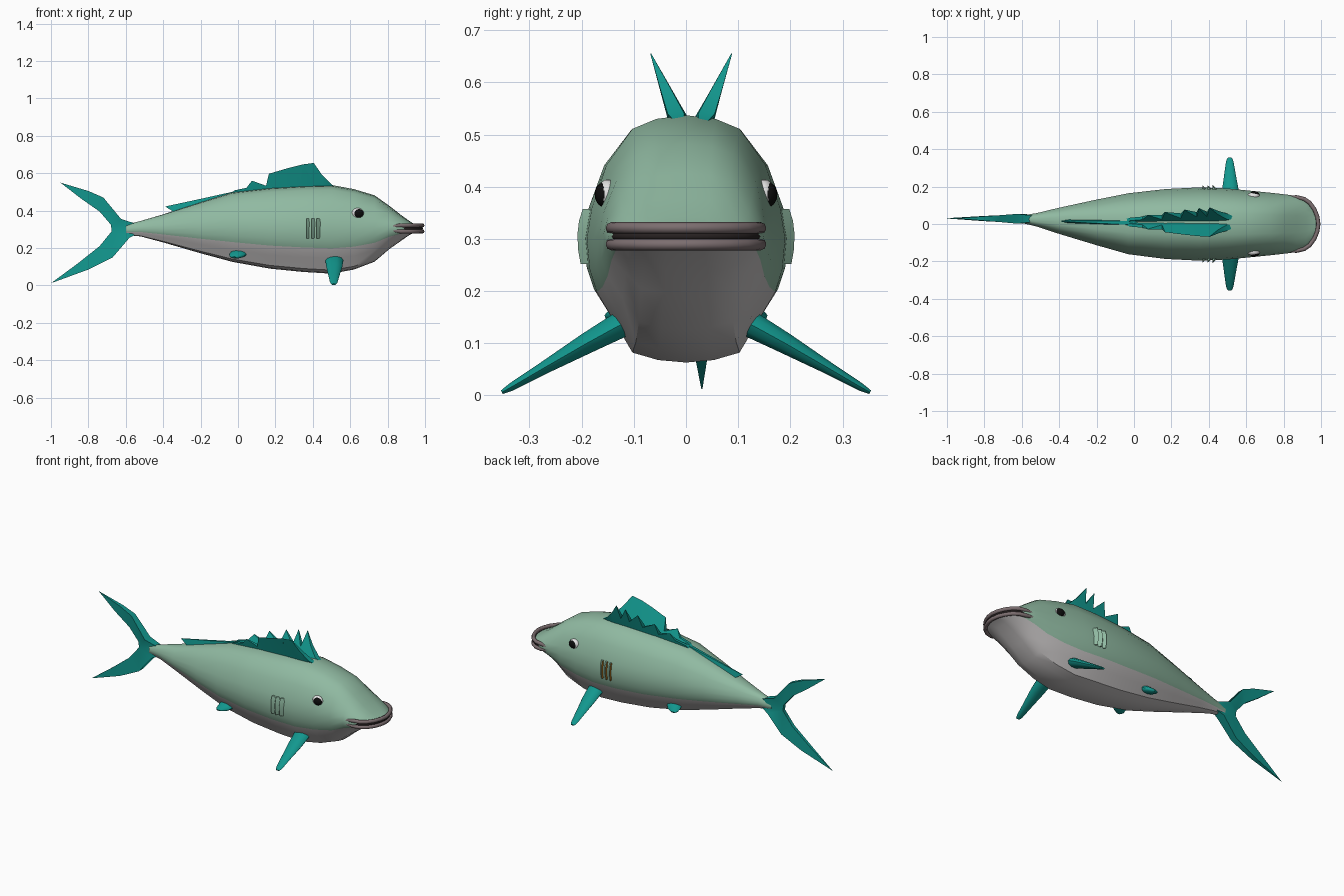
import bpy, bmesh, math
from mathutils import Vector

if "Cube" in bpy.data.objects:
    bpy.data.objects.remove(bpy.data.objects["Cube"])


def mat(name, r, g, b):
    m = bpy.data.materials.new(name)
    m.diffuse_color = (r, g, b, 1)
    m.use_nodes = True
    m.node_tree.nodes["Principled BSDF"].inputs["Base Color"].default_value = m.diffuse_color
    return m


GREEN = mat("pale_green", .28, .49, .36)
BELLY = mat("belly_grey", .55, .53, .53)
TEAL = mat("fin_teal", .006, .31, .27)
LIP = mat("lip_mauve", .20, .155, .16)
DARK = mat("mouth_dark", .02, .015, .015)
ORANGE = mat("gill_orange", .50, .20, .015)
WHITE = mat("eye_white", .75, .75, .75)
BLACK = mat("pupil_black", .004, .004, .004)


def finish(name, bm, mats, rule=None, angle=35):
    bmesh.ops.recalc_face_normals(bm, faces=bm.faces)
    bm.normal_update()
    if rule:
        for f in bm.faces:
            f.material_index = rule(f)
    me = bpy.data.meshes.new(name)
    bm.to_mesh(me)
    bm.free()
    for m in mats:
        me.materials.append(m)
    ob = bpy.data.objects.new(name, me)
    bpy.context.collection.objects.link(ob)
    bpy.ops.object.select_all(action='DESELECT')
    ob.select_set(True)
    bpy.context.view_layer.objects.active = ob
    bpy.ops.object.shade_smooth_by_angle(angle=math.radians(angle))
    return ob


def loft(name, rings, mats, rule=None, angle=35):
    """Skin a list of closed rings and cap both ends."""
    bm = bmesh.new()
    vs = [[bm.verts.new(p) for p in r] for r in rings]
    n = len(rings[0])
    for a, b in zip(vs, vs[1:]):
        for i in range(n):
            j = (i + 1) % n
            bm.faces.new((a[i], a[j], b[j], b[i]))
    bm.faces.new(vs[0])
    bm.faces.new(vs[-1])
    return finish(name, bm, mats, rule, angle)


def plate(name, outline, ymid, mat_, angle=35):
    """Fin from an outline of (x, z, half thickness); ymid(x, z) bends it."""
    bm = bmesh.new()
    sides = [[bm.verts.new((x, ymid(x, z) + s * t, z)) for x, z, t in outline]
             for s in (1, -1)]
    n = len(outline)
    for side in sides:
        bm.faces.new(side)
    for i in range(n):
        j = (i + 1) % n
        bm.faces.new((sides[0][i], sides[0][j], sides[1][j], sides[1][i]))
    bmesh.ops.triangulate(bm, faces=[f for f in bm.faces if len(f.verts) > 4])
    return finish(name, bm, [mat_], None, angle)


def drift(x):
    """The tail swings slightly to +y."""
    return .03 * min(1, max(0, -x / .7))


# Body: stations of x, half width, top, bottom
stations = [(-.60, .020, .325, .270), (-.52, .036, .345, .262), (-.40, .070, .380, .230),
            (-.20, .122, .445, .172), (-.03, .163, .498, .126), (.17, .187, .522, .090),
            (.35, .196, .533, .072), (.50, .190, .537, .063), (.62, .178, .515, .085),
            (.73, .167, .482, .127), (.81, .158, .425, .195), (.87, .150, .378, .237),
            (.92, .128, .342, .272), (.95, .098, .324, .286), (.972, .05, .314, .294)]
half = [(0, 1), (.30, .97), (.54, .89), (.80, .6), (.95, .25), (1, 0), (.97, -.25),
        (.90, -.43), (.73, -.66), (.54, -.92), (.28, -.98), (0, -1)]
section = half + [(-u, v) for u, v in half[-2:0:-1]]
rings = []
for x, w, t, b in stations:
    rings.append([(x, drift(x) + w * u, (t + b) / 2 + v * (t - b) / 2) for u, v in section])


def body_rule(f):
    c = f.calc_center_median()
    for (x0, _, t0, b0), (x1, _, t1, b1) in zip(stations, stations[1:]):
        if x0 <= c.x <= x1:
            k = (c.x - x0) / (x1 - x0)
            t, b = t0 + k * (t1 - t0), b0 + k * (b1 - b0)
            return 1 if (c.z - (t + b) / 2) / ((t - b) / 2) < -.42 else 0
    return 0


loft("body", rings, [GREEN, BELLY], body_rule, 40)

# Tail fin: forked plate, thick at the root
tail = [(-.53, .325, .016), (-.625, .355, .026), (-.72, .47, .018), (-.80, .505, .012),
        (-.95, .55, .001), (-.84, .465, .008), (-.74, .395, .010), (-.68, .325, .010),
        (-.675, .29, .010), (-.74, .21, .010), (-.86, .115, .008), (-1.0, .012, .001),
        (-.80, .085, .014), (-.67, .15, .020), (-.58, .255, .026), (-.53, .28, .016)]
plate("tail_fin", tail, lambda x, z: .028 + .006 * (-x - .6), TEAL, 50)

# Paired spiny dorsal fins leaning outward in a V
spines = [(-.06, .475, .012), (-.02, .508, .008), (.045, .522, .008), (.075, .56, .001),
          (.15, .533, .012), (.165, .597, .001), (.25, .552, .013), (.27, .628, .001),
          (.335, .567, .013), (.347, .647, .001), (.39, .572, .013), (.405, .655, .001),
          (.45, .59, .010), (.50, .54, .016), (.53, .525, .008), (.45, .505, .024),
          (.2, .495, .022)]
for s, side in ((1, "left"), (-1, "right")):
    plate("dorsal_fin_" + side, spines,
          lambda x, z: .010 + s * (.025 + .42 * (z - .53)), TEAL, 30)

# Low rear dorsal ridge
ridge = [(-.39, .422, .002), (-.2, .463, .006), (0, .507, .010), (.05, .49, .014),
         (-.2, .43, .014), (-.33, .385, .012)]
plate("rear_dorsal_fin", ridge, lambda x, z: .6 * drift(x) + .005, TEAL)


# Pectoral and pelvic fins: tapered lofts of x, y, z, radius along x, thickness
def side_fin(name, path, s):
    a, b = Vector(path[0][:3]), Vector(path[-1][:3])
    d = (b - a).normalized()
    up = Vector((1, 0, 0)).cross(d).normalized()
    out = []
    for x, y, z, rx, th in path:
        ring = []
        for i in range(10):
            q = 2 * math.pi * i / 10
            p = Vector((x + rx * math.cos(q), y, z)) + up * th * math.sin(q)
            ring.append((p.x, s * p.y, max(p.z, 0)))
        out.append(ring)
    loft(name, out, [TEAL], None, 50)


pectoral = [(.515, .09, .150, .044, .026), (.515, .13, .133, .048, .026),
            (.515, .19, .100, .043, .021), (.513, .27, .054, .030, .013),
            (.512, .335, .016, .020, .008), (.512, .353, .006, .012, .004)]
pelvic = [(.01, .07, .185, .045, .022), (.0, .115, .167, .046, .02),
          (-.01, .14, .156, .036, .013), (-.02, .155, .150, .014, .004)]
for s, side in ((1, "left"), (-1, "right")):
    side_fin("pectoral_fin_" + side, pectoral, s)
    side_fin("pelvic_fin_" + side, pelvic, s)

# Lips: two tubes swept round the snout, with the dark mouth line between
plan = [(.81, .146), (.87, .143), (.91, .134), (.94, .113), (.965, .078), (.98, .04)]
plan = plan + [(.986, 0)] + [(x, -y) for x, y in plan[::-1]]


def sweep(name, z, r, inset, m):
    out = []
    for i, (x, y) in enumerate(plan):
        a, b = plan[max(i - 1, 0)], plan[min(i + 1, len(plan) - 1)]
        n = Vector((a[1] - b[1], b[0] - a[0])).normalized()
        k = .6 if i in (0, len(plan) - 1) else 1
        zz = .305 + (z - .305) * k
        ring = []
        for j in range(8):
            q = 2 * math.pi * j / 8
            o = r * k * math.cos(q) - inset
            ring.append((x + n.x * o, y + n.y * o, zz + r * k * math.sin(q)))
        out.append(ring)
    loft(name, out, [m], None, 50)


sweep("upper_lip", .321, .011, 0, LIP)
sweep("lower_lip", .289, .011, 0, LIP)
sweep("mouth_gap", .305, .009, .006, DARK)


# Eyes: white ball with a black pupil cap
def ball(name, loc, rad, m):
    bm = bmesh.new()
    bmesh.ops.create_uvsphere(bm, u_segments=16, v_segments=10, radius=1)
    for v in bm.verts:
        v.co = Vector(loc) + Vector([c * r for c, r in zip(v.co, rad)])
    finish(name, bm, [m], None, 60)


for s, side in ((1, "left"), (-1, "right")):
    ball("eye_" + side, (.640, s * .150, .385), (.033, .021, .029), WHITE)
    ball("pupil_" + side, (.644, s * .157, .385), (.027, .018, .024), BLACK)
    # Gill flaps: wedges opening backward, orange inside
    for k, x in enumerate((.365, .393, .421)):
        flap = [[(x + .024, s * (y - .010), z), (x, s * (y + .012), z), (x, s * (y - .02), z)]
                for z, y in ((.252, .190), (.28, .195), (.31, .196), (.335, .193), (.357, .186))]
        loft(f"gill_flap_{side}_{k + 1}", flap, [GREEN, ORANGE],
             lambda f: 1 if f.normal.x < -.8 else 0)
